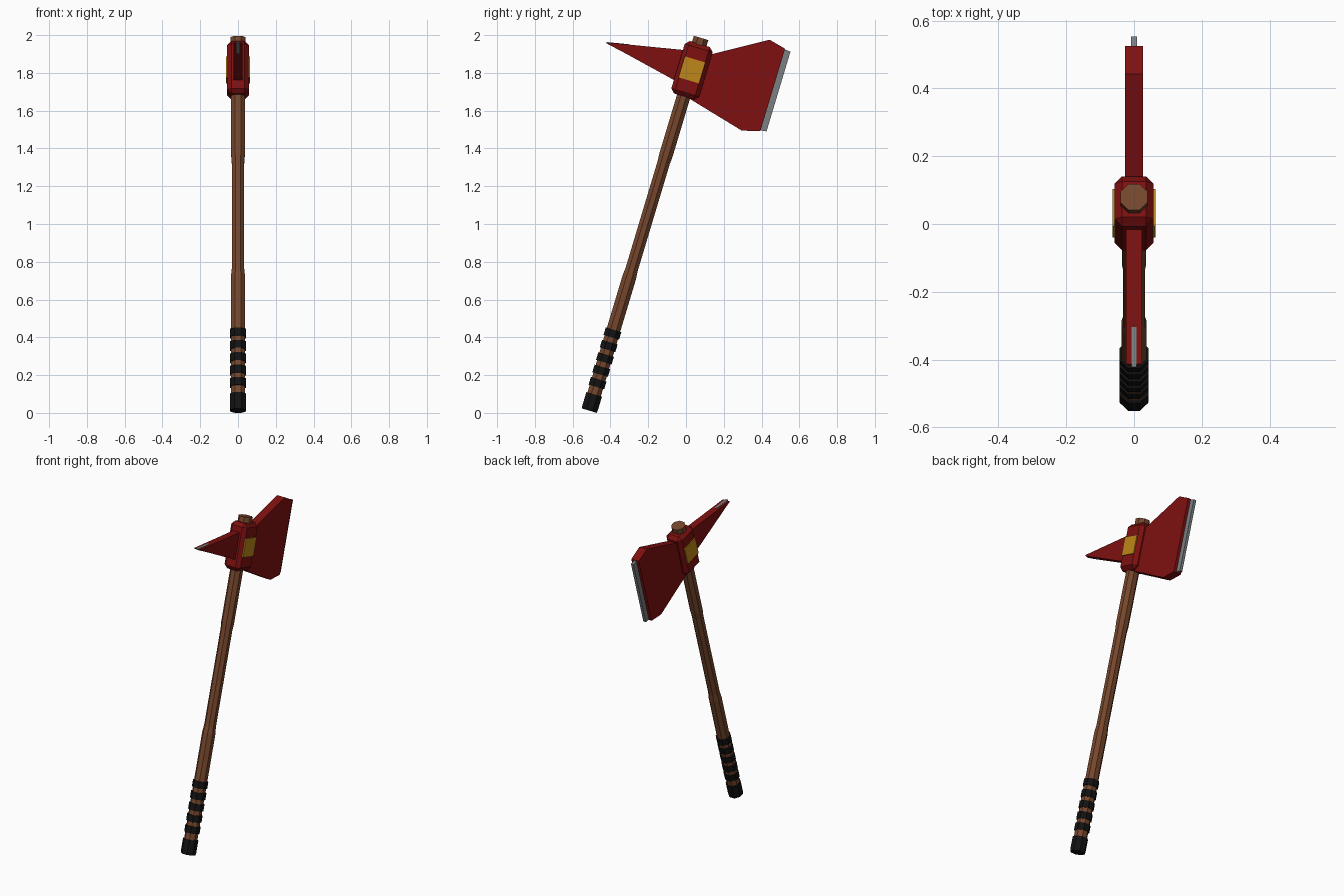
import bpy, bmesh, math
from mathutils import Matrix

if "Cube" in bpy.data.objects:
    bpy.data.objects.remove(bpy.data.objects["Cube"])

# The axe is built upright (y = towards blade, z = along handle), then tilted
TILT = Matrix.Translation((0, -0.512, 0.012)) @ Matrix.Rotation(-math.radians(16.7), 4, 'X')


def material(name, rgb):
    m = bpy.data.materials.new(name)
    m.diffuse_color = (*rgb, 1)
    m.use_nodes = True
    m.node_tree.nodes["Principled BSDF"].inputs["Base Color"].default_value = m.diffuse_color
    return m


RED = material("red paint", (0.21, 0.005, 0.005))
WOOD = material("brown wood", (0.18, 0.062, 0.025))
BLACK = material("black grip", (0.006, 0.006, 0.006))
STEEL = material("grey steel", (0.20, 0.215, 0.225))
GOLD = material("gold plate", (0.52, 0.24, 0.009))


def finish(name, bm, mat):
    bmesh.ops.recalc_face_normals(bm, faces=bm.faces)
    bm.transform(TILT)
    me = bpy.data.meshes.new(name)
    bm.to_mesh(me)
    bm.free()
    me.materials.append(mat)
    ob = bpy.data.objects.new(name, me)
    bpy.context.collection.objects.link(ob)
    return ob


def lathe(name, profile, mat, sides=8):
    """Eight-sided rod from (height, half width across flats) pairs."""
    bm = bmesh.new()
    rings = []
    for t, r in profile:
        r /= math.cos(math.pi / sides)
        rings.append([bm.verts.new((r * math.cos(a), r * math.sin(a), t))
                      for a in ((i + 0.5) * math.tau / sides for i in range(sides))])
    for lo, hi in zip(rings, rings[1:]):
        for i in range(sides):
            j = (i + 1) % sides
            bm.faces.new((lo[i], lo[j], hi[j], hi[i]))
    bm.faces.new(rings[0][::-1])
    bm.faces.new(rings[-1])
    return finish(name, bm, mat)


def plate(name, outline, half, mat, x=0.0):
    """Flat plate from a side outline of (y, z) points."""
    bm = bmesh.new()
    face = bm.faces.new([bm.verts.new((x - half, y, z)) for y, z in outline])
    ext = bmesh.ops.extrude_face_region(bm, geom=[face])["geom"]
    bmesh.ops.translate(bm, vec=(2 * half, 0, 0),
                        verts=[v for v in ext if isinstance(v, bmesh.types.BMVert)])
    return finish(name, bm, mat)


# Handle with slimmer middle and wider top end
lathe("handle", [(0.02, 0.037), (0.74, 0.037), (0.78, 0.033), (1.37, 0.033),
                 (1.41, 0.036), (1.88, 0.036), (1.95, 0.040), (2.06, 0.040)], WOOD)

# Grip: pommel cap and five wrapped bands
lathe("pommel_cap", [(0, 0.041), (0.012, 0.043), (0.09, 0.043)], BLACK)
for i in range(5):
    t = 0.152 + 0.0685 * i
    lathe(f"grip_band_{i + 1}", [(t - 0.021, 0.043), (t + 0.021, 0.043)], BLACK)

# Head collar: chamfered block
bm = bmesh.new()
bmesh.ops.create_cube(bm, size=1, matrix=Matrix.Translation((0, 0.003, 1.882))
                      @ Matrix.Diagonal((0.114, 0.154, 0.29, 1)))
bmesh.ops.bevel(bm, geom=bm.edges[:], offset=0.022, segments=1, affect='EDGES')
finish("head_collar", bm, RED)

# Gold side plates
for side, x in (("left", -0.059), ("right", 0.059)):
    plate(f"gold_plate_{side}", [(-0.055, 1.826), (0.059, 1.826), (0.059, 1.942), (-0.055, 1.942)],
          0.004, GOLD, x)

# Blade and its thin cutting edge
plate("blade", [(0.03, 1.735), (0.347, 1.652), (0.442, 1.677), (0.442, 2.133),
                (0.350, 2.155), (0.03, 1.965)], 0.027, RED)
plate("blade_edge", [(0.40, 1.680), (0.474, 1.685), (0.474, 2.127), (0.40, 2.130)], 0.009, STEEL)

# Rear spike and its thin steel tip
plate("spike", [(-0.04, 1.798), (-0.04, 1.978), (-0.465, 1.895), (-0.465, 1.889)], 0.023, RED)
plate("spike_tip", [(-0.358, 1.866), (-0.358, 1.918), (-0.474, 1.895), (-0.474, 1.889)], 0.008, STEEL)
